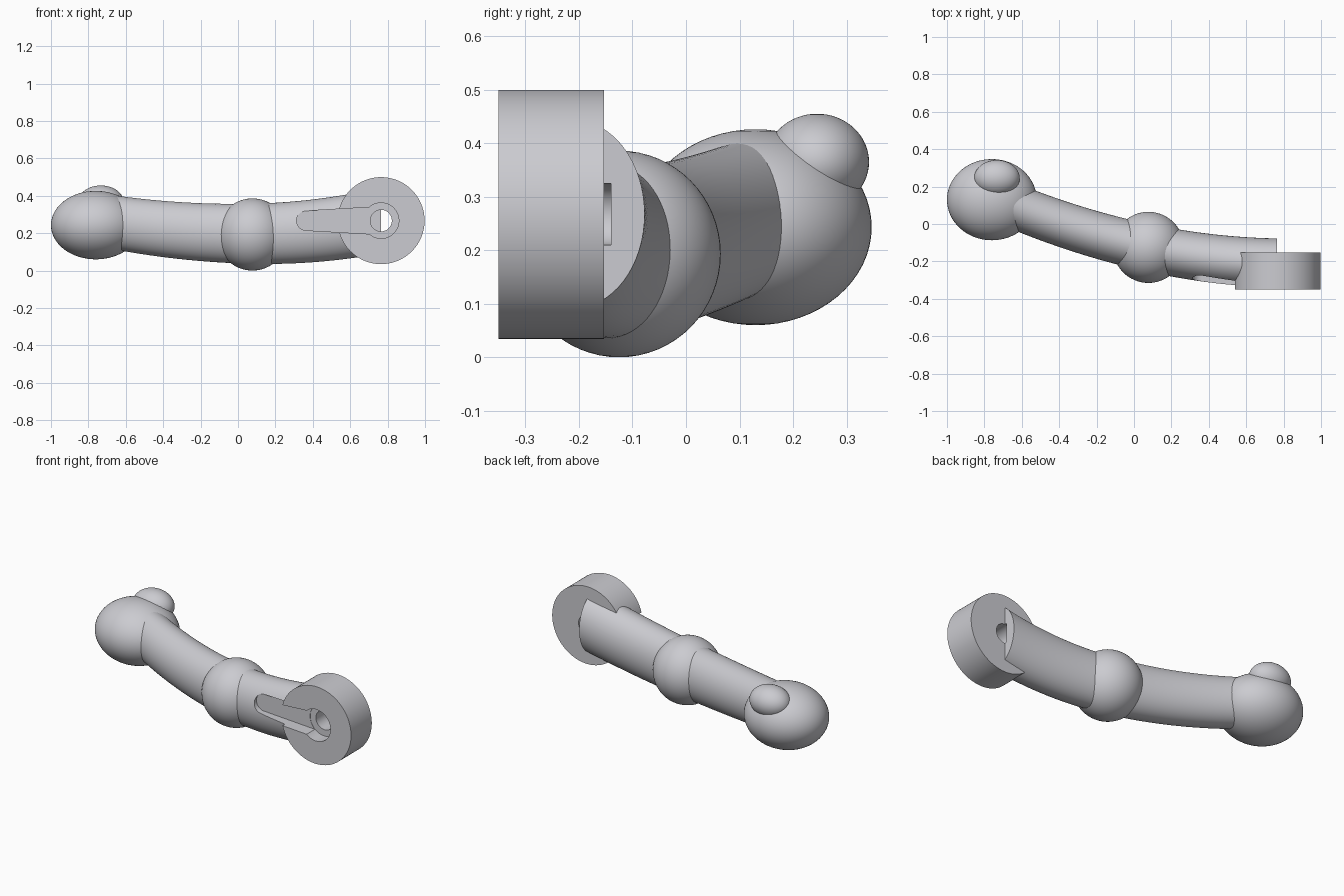
import bpy, bmesh, math
from mathutils import Vector

cube = bpy.data.objects.get("Cube")
if cube:
    bpy.data.objects.remove(cube, do_unlink=True)

grey = bpy.data.materials.new("light_grey")
grey.use_nodes = True
grey.diffuse_color = (0.6, 0.6, 0.635, 1)
grey.node_tree.nodes["Principled BSDF"].inputs["Base Color"].default_value = grey.diffuse_color

PIVOT_X, PIVOT_Z = 0.765, 0.267


def finish(obj, name, angle=35):
    obj.name = name
    obj.data.materials.clear()
    obj.data.materials.append(grey)
    bpy.ops.object.select_all(action="DESELECT")
    obj.select_set(True)
    bpy.context.view_layer.objects.active = obj
    bpy.ops.object.shade_smooth_by_angle(angle=math.radians(angle))
    return obj


def ellipsoid(name, centre, radii):
    bpy.ops.mesh.primitive_uv_sphere_add(segments=64, ring_count=32, location=centre)
    obj = bpy.context.object
    obj.scale = radii
    bpy.ops.object.transform_apply(location=False, rotation=False, scale=True)
    return finish(obj, name)


def cylinder(name, radius, front, back):
    """Cylinder along y through the shoulder pivot."""
    bpy.ops.mesh.primitive_cylinder_add(
        vertices=96, radius=radius, depth=back - front,
        location=(PIVOT_X, (front + back) / 2, PIVOT_Z), rotation=(math.pi / 2, 0, 0))
    obj = bpy.context.object
    obj.name = name
    return obj


def mesh_object(name, bm):
    bmesh.ops.recalc_face_normals(bm, faces=bm.faces[:])
    mesh = bpy.data.meshes.new(name)
    bm.to_mesh(mesh)
    bm.free()
    obj = bpy.data.objects.new(name, mesh)
    bpy.context.collection.objects.link(obj)
    return obj


def arm_centre(x):
    bend = 0.15 if x > 0.08 else 0.11
    return Vector((x, -0.11 - 0.234 * x + 0.135 * x * x, 0.197 + bend * (x - 0.08) ** 2))


def arm_tube():
    """Oval section swept along the gently curved arm."""
    bm, rings, steps, sides = bmesh.new(), [], 48, 64
    start, end = -0.75, PIVOT_X
    for i in range(steps + 1):
        x = start + (end - start) * i / steps
        across = Vector((0.234 - 0.27 * x, 1, 0)).normalized()
        if i == steps:
            across = Vector((0, 1, 0))
        wide, tall = 0.125 + 0.01 * x, 0.159 + 0.022 * x
        rings.append([bm.verts.new(arm_centre(x) + across * wide * math.cos(a)
                                   + Vector((0, 0, tall * math.sin(a))))
                      for a in (math.tau * k / sides for k in range(sides))])
    for a, b in zip(rings, rings[1:]):
        for k in range(sides):
            n = (k + 1) % sides
            bm.faces.new((a[k], a[n], b[n], b[k]))
    bm.faces.new(rings[0])
    bm.faces.new(rings[-1])
    return mesh_object("arm", bm)


def slot_cutter(front, back):
    """Tapered slot with a rounded end, reaching the pivot."""
    outline = [(PIVOT_X - 0.03, -0.073), (PIVOT_X - 0.03, 0.073)]
    for k in range(17):
        a = math.pi / 2 + math.pi * k / 16
        outline.append((0.365 + 0.052 * math.cos(a), 0.052 * math.sin(a)))
    bm = bmesh.new()
    face = bm.faces.new([bm.verts.new((x, front, PIVOT_Z + z)) for x, z in outline])
    result = bmesh.ops.extrude_face_region(bm, geom=[face])
    moved = [v for v in result["geom"] if isinstance(v, bmesh.types.BMVert)]
    bmesh.ops.translate(bm, verts=moved, vec=(0, back - front, 0))
    return mesh_object("slot_cutter", bm)


# Rounded hand, thumb and elbow
ellipsoid("hand", (-0.76, 0.13, 0.243), (0.24, 0.217, 0.183))
ellipsoid("thumb", (-0.733, 0.245, 0.365), (0.122, 0.097, 0.09))
ellipsoid("elbow", (0.077, -0.125, 0.193), (0.19, 0.19, 0.193))

# Arm and shoulder disc, both cut by the recess, pin hole and slot
arm = arm_tube()
disc = cylinder("shoulder_disc", 0.2325, -0.35, -0.153)
cutters = [cylinder("recess_cutter", 0.095, -0.45, -0.27),
           cylinder("hole_cutter", 0.0575, -0.47, -0.14),
           slot_cutter(-0.46, -0.272)]
for part in (arm, disc):
    bpy.context.view_layer.objects.active = part
    for cutter in cutters:
        cutter.hide_render = True
        mod = part.modifiers.new(cutter.name, "BOOLEAN")
        mod.operation = "DIFFERENCE"
        mod.solver = "EXACT"
        mod.object = cutter
        bpy.ops.object.modifier_apply(modifier=mod.name)
for cutter in cutters:
    bpy.data.objects.remove(cutter, do_unlink=True)
finish(arm, "arm")
finish(disc, "shoulder_disc")
